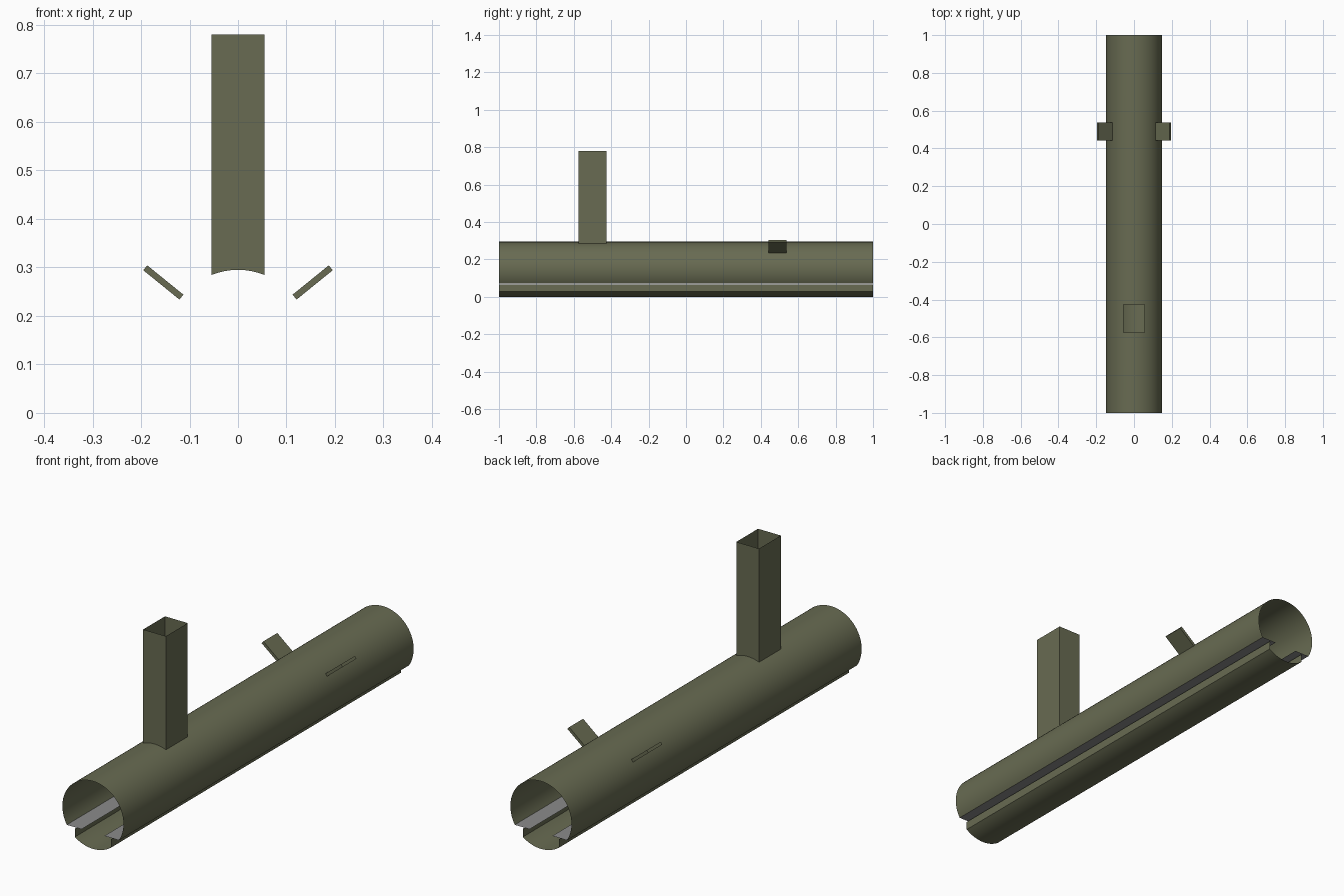
import bpy, bmesh, math

if "Cube" in bpy.data.objects:
    bpy.data.objects.remove(bpy.data.objects["Cube"])

R = 0.1475          # tube radius, also the height of its axis
TX = 0.055          # half width of the tower
TY = (-0.575, -0.425)
TOP = 0.78


def material(name, rgb):
    m = bpy.data.materials.new(name)
    m.diffuse_color = (*rgb, 1)
    m.use_nodes = True
    m.node_tree.nodes["Principled BSDF"].inputs["Base Color"].default_value = m.diffuse_color
    return m


olive = material("olive_green", (0.138, 0.147, 0.084))
grey = material("mid_grey", (0.26, 0.26, 0.26))


def finish(name, bm, mat, smooth=False):
    me = bpy.data.meshes.new(name)
    bm.to_mesh(me)
    bm.free()
    me.materials.append(mat)
    ob = bpy.data.objects.new(name, me)
    bpy.context.collection.objects.link(ob)
    if smooth:
        bpy.ops.object.select_all(action='DESELECT')
        ob.select_set(True)
        bpy.context.view_layer.objects.active = ob
        bpy.ops.object.shade_smooth_by_angle(angle=math.radians(30))
    return ob


def sheet(name, profile, ys, mat, skip=None):
    """Sweep an open (x, z) profile along y, leaving out cells where skip is true."""
    bm = bmesh.new()
    rows = [[bm.verts.new((x, y, z)) for x, z in profile] for y in ys]
    for a, b in zip(rows, rows[1:]):
        for i in range(len(profile) - 1):
            quad = (a[i], a[i + 1], b[i + 1], b[i])
            c = sum((v.co for v in quad), a[i].co * 0) / 4
            if not (skip and skip(c)):
                bm.faces.new(quad)
    return finish(name, bm, mat, True)


def arc(a0, a1, n):
    """Points on the tube, angle measured from straight up."""
    pts = []
    for i in range(n + 1):
        a = a0 + (a1 - a0) * i / n
        pts.append((R * math.sin(a), R + R * math.cos(a)))
    return pts


# upper shell, open under the tower
t = math.asin(TX / R)
end = math.pi - math.acos((R - 0.071) / R)
upper = arc(-end, -t, 20) + arc(-t, t, 8)[1:] + arc(t, end, 20)[1:]
sheet("upper_shell", upper, (-1, *TY, 1), olive,
      lambda c: abs(c.x) < TX and TY[0] < c.y < TY[1] and c.z > R)

# lower shell with upright lips at both edges
b = math.asin(0.087 / R)
lower = [(0.087, 0.065)] + arc(math.pi - b, math.pi + b, 16) + [(-0.087, 0.065)]
sheet("lower_shell", lower, (-1, 1), olive)

# grey ledges reaching inward from the upper shell
for side, s in (("left", -1), ("right", 1)):
    sheet(side + "_ledge", [(s * R * math.sin(end), 0.071), (s * 0.055, 0.071)], (-1, 1), grey)

# hollow tower with a saddle cut foot
bm = bmesh.new()
foot = arc(-t, t, 8)
loop = [(x, TY[0], z) for x, z in foot] + [(x, TY[1], z) for x, z in reversed(foot)]
low = [bm.verts.new(p) for p in loop]
high = [bm.verts.new((p[0], p[1], TOP)) for p in loop]
for i in range(len(loop)):
    j = (i + 1) % len(loop)
    bm.faces.new((low[i], low[j], high[j], high[i]))
finish("tower", bm, olive)

# slanted side tabs
for side, s in (("left", -1), ("right", 1)):
    bm = bmesh.new()
    bmesh.ops.create_cube(bm, size=1)
    ob = finish(side + "_tab", bm, olive)
    ob.scale = (0.096, 0.096, 0.013)
    ob.rotation_euler = (0, -s * math.radians(39), 0)
    ob.location = (s * 0.154, 0.49, 0.269)
